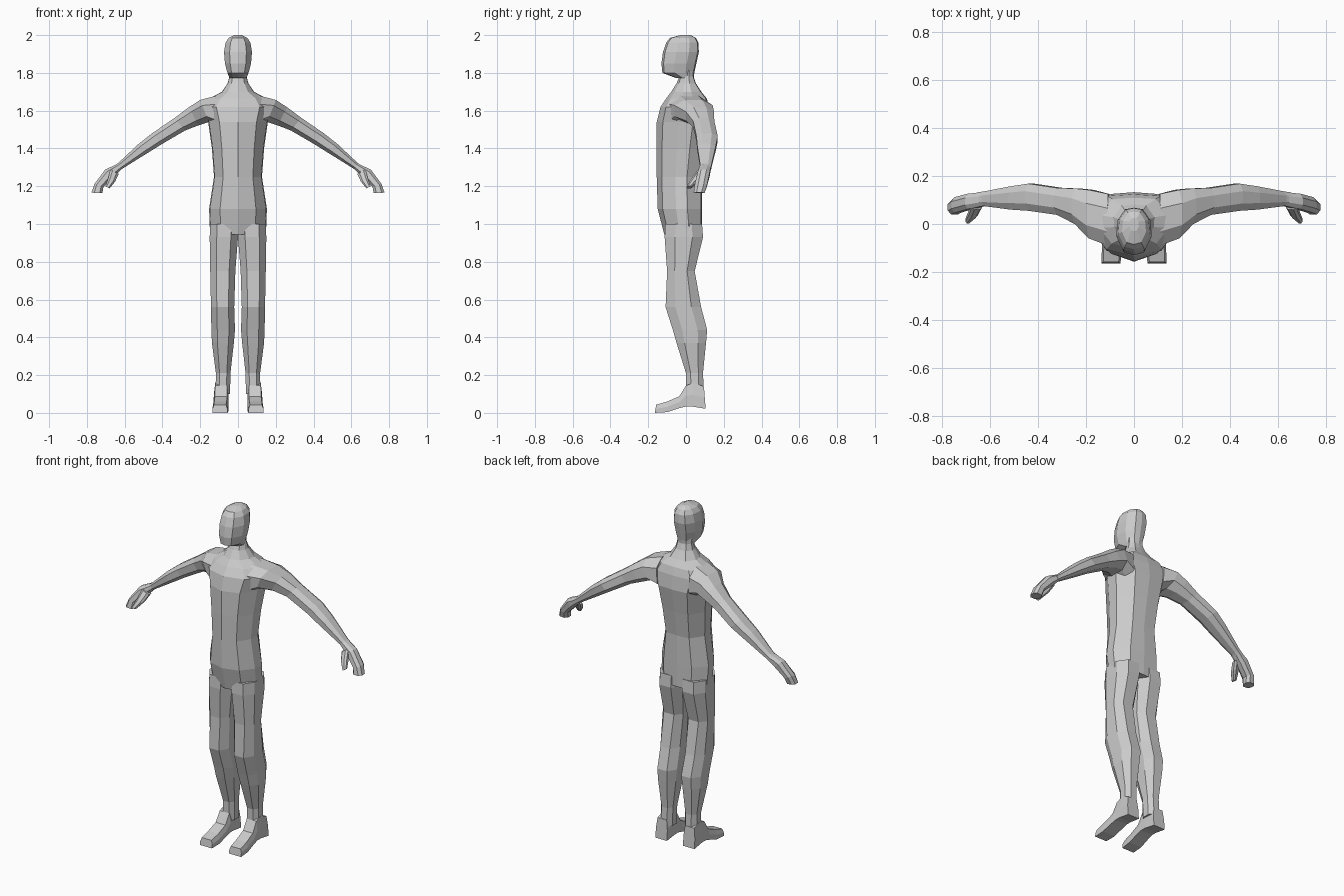
import bpy, bmesh
from mathutils import Vector as V

# Unit cross-sections (u, v)
OCT = [(-.5, -1), (.5, -1), (1, -.45), (1, .45), (.5, 1), (-.5, 1), (-1, .45), (-1, -.45)]
BOX = [(-.8, -1), (.8, -1), (1, 0), (1, 1), (-1, 1), (-1, 0)]
half = [(0, -1), (.62, -.78), (.97, -.2), (1, .3), (.6, .9)]
TORSO = half + [(0, .95)] + [(-u, v) for u, v in half[:0:-1]]
half = [(0, -1), (.6, -.88), (1, -.25), (.92, .45), (.5, .93)]
HEAD = half + [(0, 1)] + [(-u, v) for u, v in half[:0:-1]]


# Section helpers: each returns centre, half-axis u, half-axis v
def level(x0, x1, y0, y1, z):
    return V(((x0 + x1) / 2, (y0 + y1) / 2, z)), V(((x1 - x0) / 2, 0, 0)), V((0, (y1 - y0) / 2, 0))


def sym(w, y0, y1, z):
    return level(-w, w, y0, y1, z)


def limb(xt, zt, xb, zb, y0, y1):
    return (V(((xt + xb) / 2, (y0 + y1) / 2, (zt + zb) / 2)),
            V(((xt - xb) / 2, 0, (zt - zb) / 2)), V((0, (y1 - y0) / 2, 0)))


def upright(x0, x1, yb, yt, z0, z1):
    return (V(((x0 + x1) / 2, (yb + yt) / 2, (z0 + z1) / 2)),
            V(((x1 - x0) / 2, 0, 0)), V((0, (yb - yt) / 2, (z0 - z1) / 2)))


def loft(name, profile, sections, mirror=False):
    bm = bmesh.new()
    rings = [[bm.verts.new(c + u * a + v * b) for a, b in profile] for c, u, v in sections]
    n = len(profile)
    for r, s in zip(rings, rings[1:]):
        for i in range(n):
            j = (i + 1) % n
            bm.faces.new((r[i], r[j], s[j], s[i]))
    bm.faces.new(rings[0])
    bm.faces.new(rings[-1])
    bmesh.ops.recalc_face_normals(bm, faces=bm.faces)
    mesh = bpy.data.meshes.new(name)
    bm.to_mesh(mesh)
    bm.free()
    ob = bpy.data.objects.new(name, mesh)
    bpy.context.collection.objects.link(ob)
    if mirror:
        ob.modifiers.new("Mirror", 'MIRROR')
    return ob


# Torso and neck
loft("torso", TORSO, [
    sym(.148, -.115, .09, .945), sym(.153, -.15, .092, 1.08), sym(.127, -.155, .092, 1.25),
    sym(.138, -.157, .115, 1.4), sym(.158, -.155, .14, 1.54), sym(.185, -.135, .13, 1.62),
    sym(.15, -.105, .115, 1.665), sym(.085, -.078, .085, 1.7), sym(.055, -.05, .055, 1.745),
    sym(.046, -.035, .042, 1.78), sym(.045, -.035, .042, 1.83)])

# Head
loft("head", HEAD, [
    sym(.044, -.05, .04, 1.772), sym(.056, -.125, .044, 1.8), sym(.069, -.13, .055, 1.85),
    sym(.074, -.122, .068, 1.91), sym(.066, -.105, .066, 1.96), sym(.05, -.085, .052, 1.985),
    sym(.02, -.03, .025, 2.0)])

# Legs
loft("leg", OCT, [
    level(.0, .147, -.11, .085, 1.0), level(.0, .15, -.113, .09, .93), level(.014, .147, -.1, .046, .75),
    level(.02, .143, -.108, .08, .56), level(.016, .141, -.07, .112, .44), level(.022, .138, -.05, .106, .37),
    level(.04, .117, .0, .09, .21), level(.042, .119, .0, .095, .1)], True)

# Feet
loft("foot", BOX, [
    upright(.053, .128, .104, .095, .022, .14), upright(.05, .128, .03, .04, .034, .16),
    upright(.05, .128, -.0, .0, .034, .145), upright(.05, .13, -.035, -.035, .025, .088),
    upright(.052, .134, -.1, -.1, .004, .06), upright(.056, .135, -.165, -.158, .0, .043)], True)

# Arms
loft("arm", OCT, [
    limb(.11, 1.68, .1, 1.5, -.09, .125), limb(.2, 1.657, .155, 1.54, -.06, .142),
    limb(.26, 1.618, .21, 1.522, .0, .148), limb(.335, 1.562, .28, 1.495, .038, .15),
    limb(.455, 1.48, .4, 1.425, .055, .168), limb(.525, 1.425, .485, 1.372, .06, .157),
    limb(.635, 1.322, .612, 1.293, .075, .135), limb(.66, 1.305, .635, 1.275, .072, .132)], True)

# Hands
loft("hand", OCT, [
    limb(.635, 1.32, .612, 1.295, .075, .133), limb(.703, 1.288, .662, 1.245, .062, .126),
    limb(.76, 1.212, .712, 1.198, .046, .112), limb(.776, 1.166, .718, 1.163, .04, .098)], True)

# Thumbs
loft("thumb", OCT, [
    limb(.675, 1.29, .632, 1.265, .06, .1), limb(.688, 1.24, .65, 1.225, .025, .07),
    limb(.702, 1.2, .68, 1.188, .003, .03)], True)
